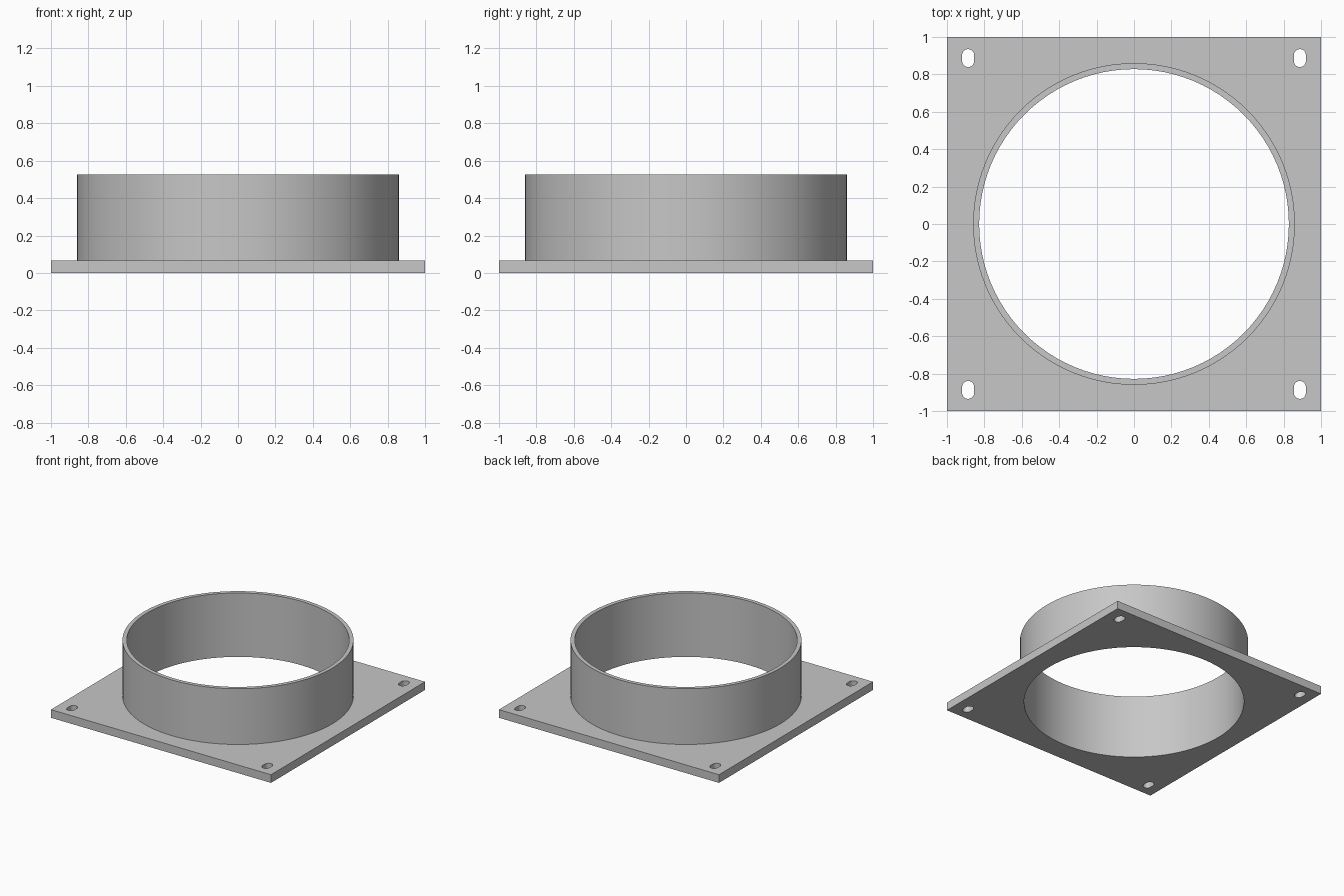
import bpy, bmesh, math

if "Cube" in bpy.data.objects:
    bpy.data.objects.remove(bpy.data.objects["Cube"])

PLATE_TOP, RING_TOP = 0.067, 0.525
R_OUT, R_IN, SEGMENTS = 0.86, 0.828, 96
SLOT_POS, SLOT_R, SLOT_STRAIGHT = 0.887, 0.032, 0.016

bm = bmesh.new()


def circle(r):
    return [(r * math.cos(2 * math.pi * i / SEGMENTS),
             r * math.sin(2 * math.pi * i / SEGMENTS)) for i in range(SEGMENTS)]


def slot(cx, cy, n=12):
    pts = []
    for side in (0, 1):
        for i in range(n + 1):
            a = math.pi * (side + i / n)
            shift = SLOT_STRAIGHT if side == 0 else -SLOT_STRAIGHT
            pts.append((cx + SLOT_R * math.cos(a), cy + shift + SLOT_R * math.sin(a)))
    return pts


def loop(points, z):
    verts = [bm.verts.new((x, y, z)) for x, y in points]
    edges = [bm.edges.new((verts[i - 1], verts[i])) for i in range(len(verts))]
    return verts, edges


def wall(low, high):
    a, b = low[0], high[0]
    for i in range(len(a)):
        bm.faces.new((a[i - 1], a[i], b[i], b[i - 1]))


def sheet(loops):
    bmesh.ops.triangle_fill(bm, use_beauty=True, edges=[e for l in loops for e in l[1]])


# Plate outline and corner slots
outlines = [[(-1, -1), (1, -1), (1, 1), (-1, 1)]]
outlines += [slot(sx * SLOT_POS, sy * SLOT_POS) for sx in (-1, 1) for sy in (-1, 1)]
bottom = [loop(p, 0) for p in outlines]
top = [loop(p, PLATE_TOP) for p in outlines]

# Collar loops: bore runs through the plate, outside starts on the plate top
bore_low, bore_high = loop(circle(R_IN), 0), loop(circle(R_IN), RING_TOP)
outer_low, outer_high = loop(circle(R_OUT), PLATE_TOP), loop(circle(R_OUT), RING_TOP)

sheet(bottom + [bore_low])
sheet(top + [outer_low])
for low, high in zip(bottom, top):
    wall(low, high)
wall(bore_low, bore_high)
wall(outer_low, outer_high)
wall(bore_high, outer_high)
bmesh.ops.recalc_face_normals(bm, faces=bm.faces)

mesh = bpy.data.meshes.new("flange_collar")
bm.to_mesh(mesh)
bm.free()
flange = bpy.data.objects.new("flange_collar", mesh)
bpy.context.collection.objects.link(flange)

# Plain grey finish, smooth curves with sharp edges
grey = bpy.data.materials.new("grey")
grey.diffuse_color = (0.57, 0.57, 0.57, 1)
grey.use_nodes = True
grey.node_tree.nodes["Principled BSDF"].inputs["Base Color"].default_value = grey.diffuse_color
mesh.materials.append(grey)
bpy.context.view_layer.objects.active = flange
flange.select_set(True)
bpy.ops.object.shade_smooth_by_angle(angle=math.radians(30))
